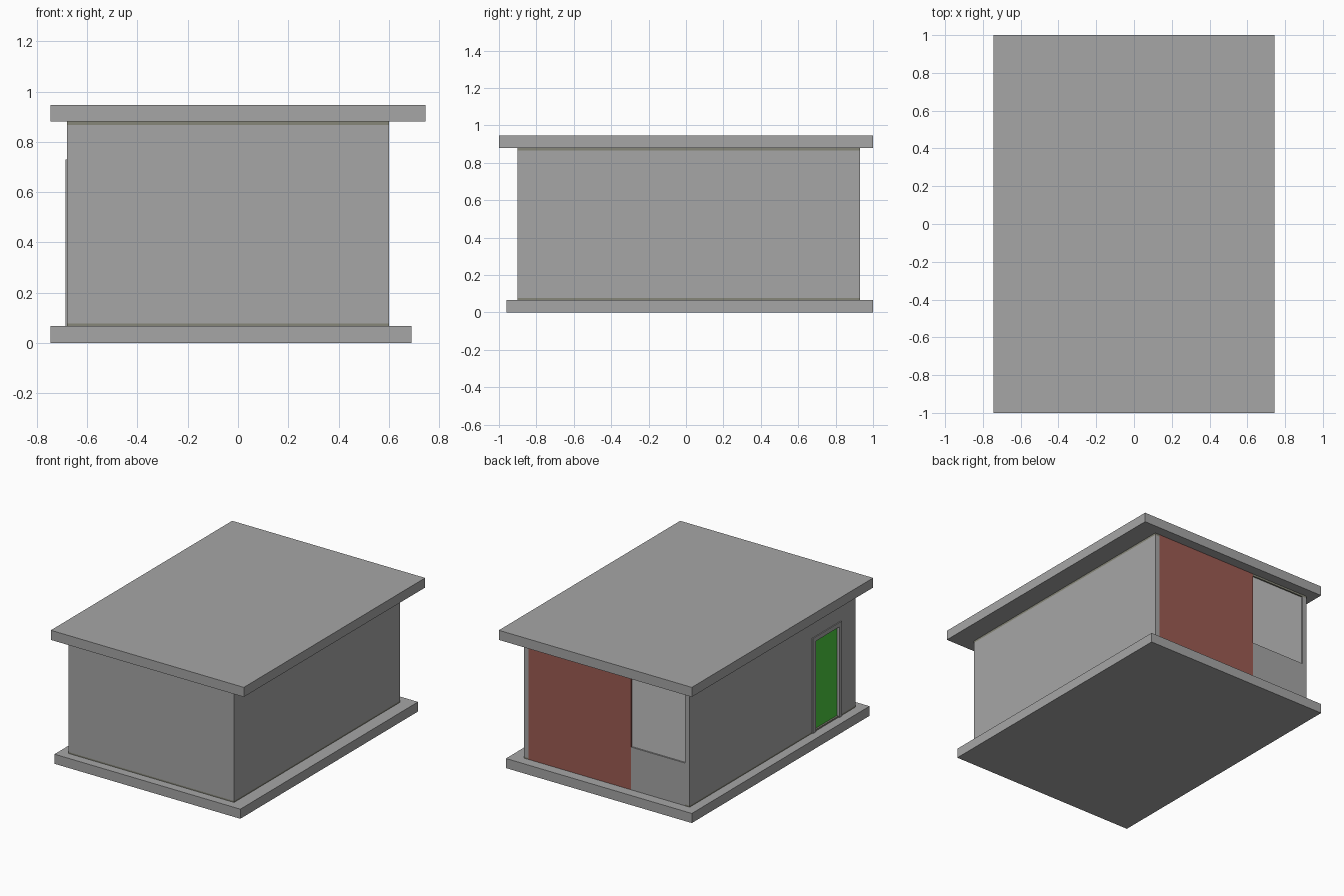
import bpy
import bmesh
from mathutils import Vector

default_cube = bpy.data.objects.get("Cube")
if default_cube:
    bpy.data.objects.remove(default_cube, do_unlink=True)


def make_material(name, rgb):
    mat = bpy.data.materials.new(name)
    mat.use_nodes = True
    colour = (*rgb, 1.0)
    mat.diffuse_color = colour
    mat.node_tree.nodes["Principled BSDF"].inputs["Base Color"].default_value = colour
    return mat


GREY = make_material("concrete grey", (0.38, 0.38, 0.38))
PALE = make_material("pane grey", (0.54, 0.54, 0.54))
RED = make_material("brick red", (0.33, 0.105, 0.085))
GREEN = make_material("door green", (0.07, 0.58, 0.05))
OLIVE = make_material("track olive", (0.24, 0.24, 0.19))


def box(name, x, y, z, mat):
    """Box spanning the given (low, high) pairs."""
    bm = bmesh.new()
    bmesh.ops.create_cube(bm, size=1)
    size = Vector([b - a for a, b in (x, y, z)])
    centre = Vector([(a + b) / 2 for a, b in (x, y, z)])
    for v in bm.verts:
        v.co = centre + v.co * size
    mesh = bpy.data.meshes.new(name)
    bm.to_mesh(mesh)
    bm.free()
    mesh.materials.append(mat)
    obj = bpy.data.objects.new(name, mesh)
    bpy.context.collection.objects.link(obj)
    return obj


# Main levels and wall outline
FLOOR, CEILING = 0.067, 0.88
LOW, HIGH = FLOOR + 0.01, CEILING - 0.014
X0, X1 = -0.68, 0.60
Y0, Y1 = -0.90, 0.93
T = 0.035
FULL = (LOW, HIGH)

# Slabs
box("floor_slab", (-0.745, 0.69), (-0.96, 1.0), (0, FLOOR), GREY)
box("roof_slab", (-0.745, 0.745), (-1.0, 1.0), (CEILING, 0.947), GREY)

# Door opening in the right wall
DOOR_Y0, DOOR_Y1, DOOR_TOP = -0.71, -0.45, 0.70

# Plain walls
box("front_wall", (X0, X1), (Y0, Y0 + T), FULL, GREY)
box("left_wall", (X1 - T, X1), (Y0 + T, Y1), FULL, GREY)

# Right wall around the door
right_x = (X0, X0 + T)
box("right_wall_rear", right_x, (DOOR_Y1, Y1), FULL, GREY)
box("right_wall_front", right_x, (Y0 + T, DOOR_Y0), FULL, GREY)
box("right_wall_over_door", right_x, (DOOR_Y0, DOOR_Y1), (DOOR_TOP, HIGH), GREY)

# Thin tracks above and below the walls
for label, z in (("bottom", (FLOOR, LOW)), ("top", (HIGH, CEILING))):
    box("front_track_" + label, (X0, X1), (Y0, Y0 + T), z, OLIVE)
    box("left_track_" + label, (X1 - T, X1), (Y0 + T, Y1), z, OLIVE)
    box("right_track_" + label, right_x, (Y0 + T, Y1), z, OLIVE)

# Door leaf and raised frame
box("door", (X0 + 0.012, X0 + 0.03), (DOOR_Y0, DOOR_Y1), (FLOOR, DOOR_TOP), GREEN)
frame_x = (X0 - 0.007, X0 + 0.012)
W = 0.03
for label, y in (("front", (DOOR_Y0 - W, DOOR_Y0)), ("rear", (DOOR_Y1, DOOR_Y1 + W))):
    box("door_frame_" + label, frame_x, y, (FLOOR, DOOR_TOP), GREY)
box("door_frame_top", frame_x, (DOOR_Y0 - W, DOOR_Y1 + W), (DOOR_TOP, DOOR_TOP + W), GREY)

# Back wall: red panel, low wall, window and head track
SPLIT, SILL = -0.228, 0.365
inner_x = X0 + T
box("red_panel", (SPLIT, X1 - T), (Y1 - T, Y1), (FLOOR, CEILING), RED)
box("window_low_wall", (inner_x, SPLIT), (Y1 - T, Y1), (FLOOR, SILL), GREY)
box("window_pane", (inner_x, SPLIT), (Y1 - 0.025, Y1 - 0.01), (SILL, HIGH), PALE)
box("window_head_track", (inner_x, SPLIT), (Y1 - T, Y1), (HIGH, CEILING), OLIVE)
